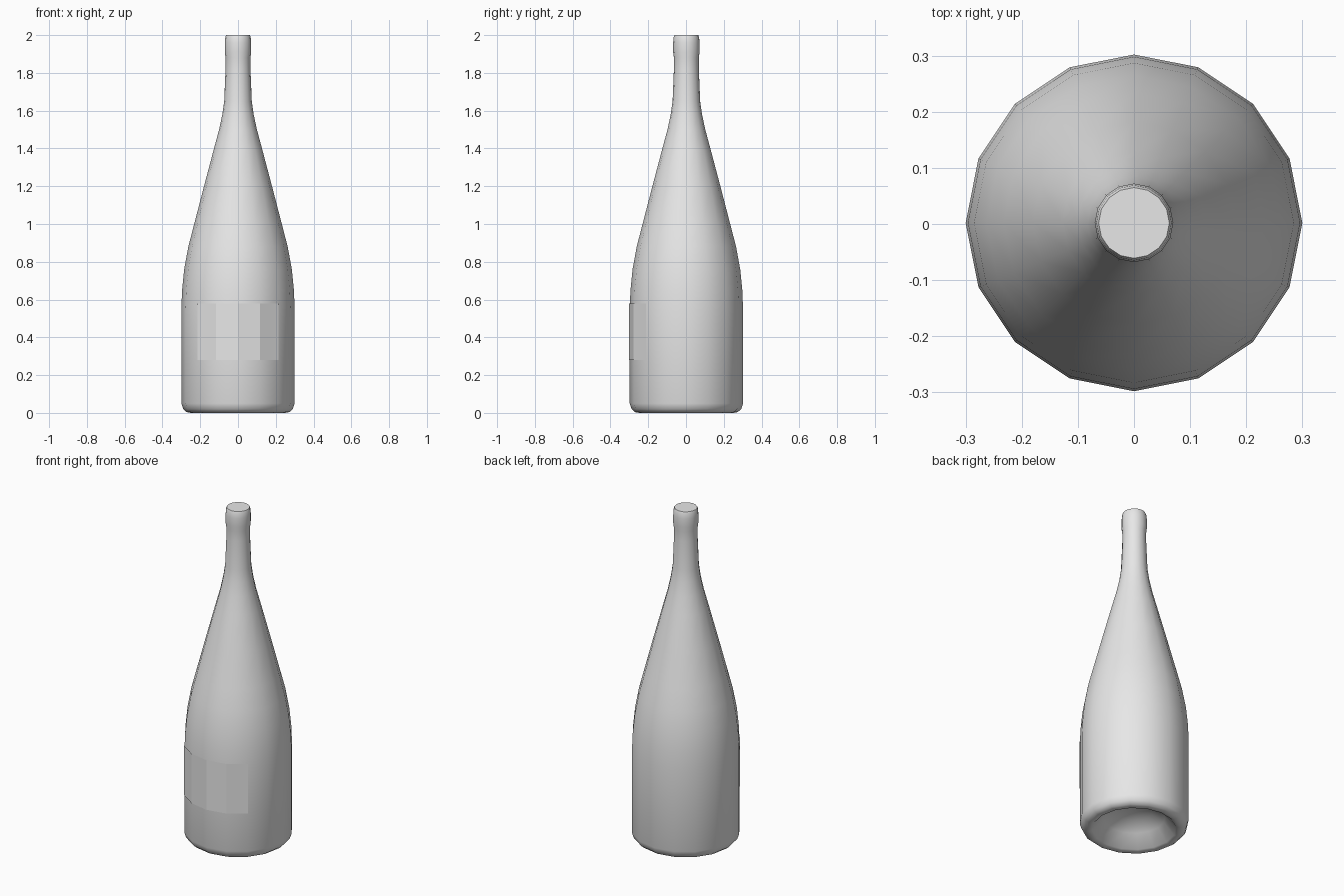
import bpy, bmesh, math

SIDES = 16
CENTRE_Y = 0.002

cube = bpy.data.objects.get("Cube")
if cube:
    bpy.data.objects.remove(cube, do_unlink=True)

grey = bpy.data.materials.new("plain_grey")
grey.use_nodes = True
grey.diffuse_color = (0.8, 0.8, 0.8, 1)
grey.node_tree.nodes["Principled BSDF"].inputs["Base Color"].default_value = (0.8, 0.8, 0.8, 1)


def lathe(name, profile, start=0, steps=SIDES):
    """Sweep (radius, height) points around z, from corner number start."""
    bm = bmesh.new()
    full = steps == SIDES
    columns = []
    for i in range(steps if full else steps + 1):
        a = math.tau * (start + i) / SIDES
        columns.append([bm.verts.new((r * math.cos(a), r * math.sin(a) + CENTRE_Y, z))
                        for r, z in profile])
    for i in range(steps):
        a, b = columns[i], columns[(i + 1) % len(columns)]
        for j in range(len(profile) - 1):
            bm.faces.new((a[j], b[j], b[j + 1], a[j + 1]))
    if full:
        # Close the punt and the mouth
        bm.faces.new([c[0] for c in reversed(columns)])
        bm.faces.new([c[-1] for c in columns])
    mesh = bpy.data.meshes.new(name)
    bm.to_mesh(mesh)
    bm.free()
    mesh.materials.append(grey)
    obj = bpy.data.objects.new(name, mesh)
    bpy.context.collection.objects.link(obj)
    return obj


# Bottle: punt, base, body, shoulder, neck and lip
bottle = lathe("bottle", [
    (0.03, 0.13), (0.10, 0.115), (0.17, 0.075), (0.23, 0.005),
    (0.25, 0.0), (0.272, 0.004), (0.29, 0.02), (0.30, 0.05),
    (0.30, 0.55), (0.296, 0.65), (0.285, 0.76), (0.263, 0.88),
    (0.232, 1.0), (0.18, 1.2), (0.127, 1.4), (0.10, 1.5), (0.083, 1.58),
    (0.073, 1.65), (0.066, 1.82), (0.066, 1.88), (0.07, 1.91),
    (0.07, 1.96), (0.067, 1.99), (0.063, 2.0)])

# Label wrapped round the front quarter
label = lathe("front_label", [(0.303, 0.28), (0.303, 0.58)], start=10, steps=4)

bpy.ops.object.select_all(action="DESELECT")
bottle.select_set(True)
bpy.context.view_layer.objects.active = bottle
bpy.ops.object.shade_smooth_by_angle(angle=math.radians(50))
